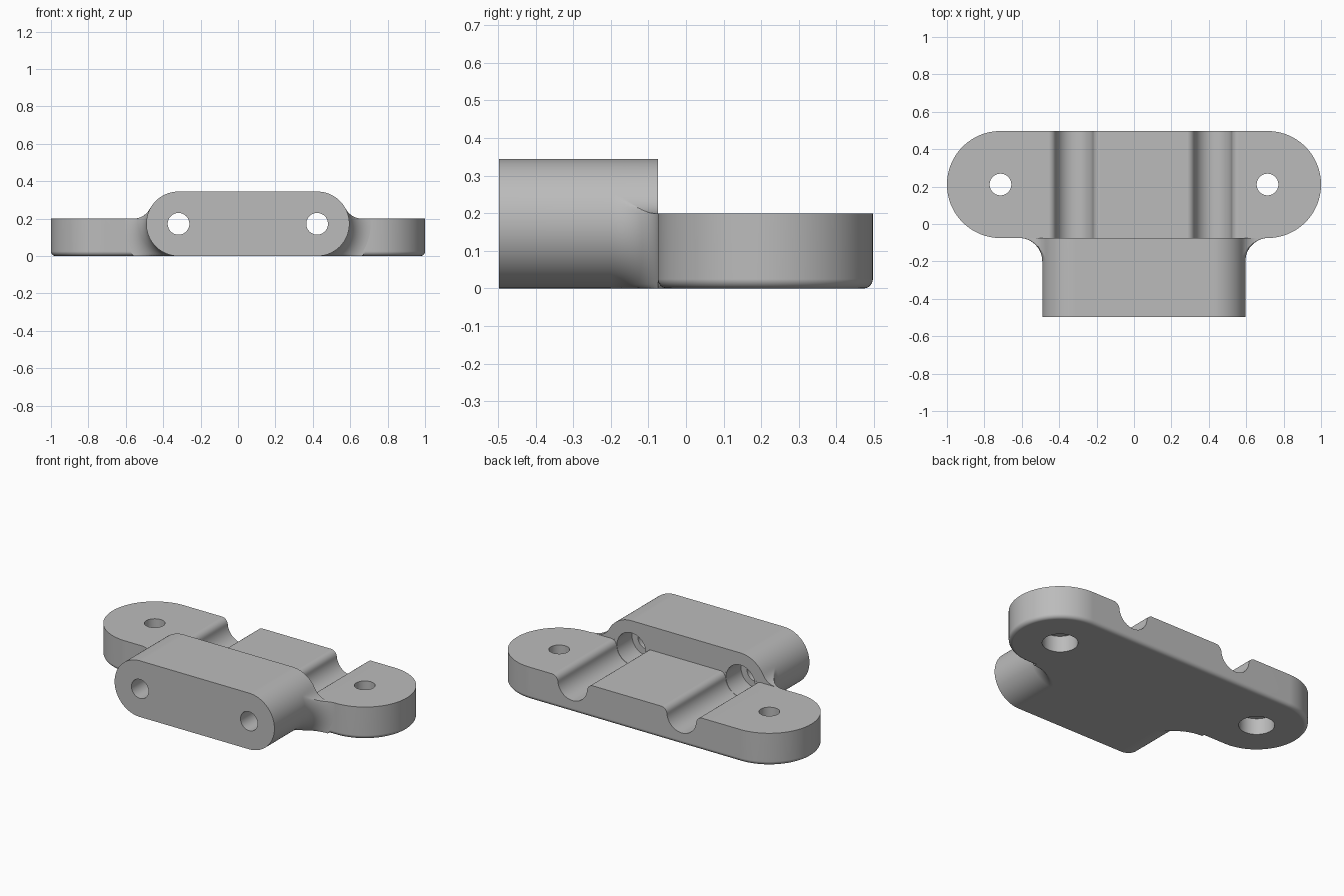
import bpy, bmesh
from math import sin, cos, pi, sqrt, atan2

if "Cube" in bpy.data.objects:
    bpy.data.objects.remove(bpy.data.objects["Cube"], do_unlink=True)

grey = bpy.data.materials.new("plain grey")
grey.use_nodes = True
colour = (0.5, 0.5, 0.5, 1)
grey.diffuse_color = colour
grey.node_tree.nodes["Principled BSDF"].inputs["Base Color"].default_value = colour

# Main dimensions
X1, X2 = -0.318, 0.423        # bore centres
R = 0.1725                    # block end radius, also bore height
PLATE_X, PLATE_Y, PLATE_R, PLATE_H = 0.714, 0.211, 0.286, 0.2
FRONT, STEP = -0.497, -0.0745  # block front, block back face
FLARE = 0.125                 # blend radius between block and plate
WEB = 0.1                     # blend radius onto plate top


def stadium(a, b, v, r, n=64):
    """Closed outline of two half circles centred at (a, v) and (b, v)."""
    right = [(b + r * cos(t), v + r * sin(t)) for t in (-pi / 2 + pi * i / n for i in range(n + 1))]
    left = [(a + r * cos(t), v + r * sin(t)) for t in (pi / 2 + pi * i / n for i in range(n + 1))]
    return right + left


def loft(name, rings):
    """Skin a list of matching 3D rings into a closed solid."""
    bm = bmesh.new()
    rows = [[bm.verts.new(p) for p in ring] for ring in rings]
    n = len(rows[0])
    for a, b in zip(rows, rows[1:]):
        for i in range(n):
            j = (i + 1) % n
            bm.faces.new((a[i], a[j], b[j], b[i]))
    bm.faces.new(rows[0][::-1])
    bm.faces.new(rows[-1])
    bmesh.ops.remove_doubles(bm, verts=bm.verts, dist=1e-5)
    bmesh.ops.recalc_face_normals(bm, faces=bm.faces)
    mesh = bpy.data.meshes.new(name)
    bm.to_mesh(mesh)
    bm.free()
    mesh.materials.append(grey)
    obj = bpy.data.objects.new(name, mesh)
    bpy.context.collection.objects.link(obj)
    return obj


def along_y(outline, y):
    return [(x, y, z) for x, z in outline]


def along_z(outline, z):
    return [(x, y, z) for x, y in outline]


def activate(obj):
    bpy.ops.object.select_all(action='DESELECT')
    obj.select_set(True)
    bpy.context.view_layer.objects.active = obj


def boolean(target, tool, operation):
    tool.hide_render = True
    mod = target.modifiers.new("boolean", 'BOOLEAN')
    mod.operation = operation
    mod.solver = 'EXACT'
    mod.object = tool
    activate(target)
    bpy.ops.object.modifier_apply(modifier=mod.name)
    bpy.data.objects.remove(tool, do_unlink=True)


# Mounting plate with a rounded bottom edge
edge = 0.025
rings = []
for i in range(7):
    t = pi / 2 * i / 6
    rings.append(along_z(stadium(-PLATE_X, PLATE_X, PLATE_Y, PLATE_R - edge + edge * sin(t)),
                         edge - edge * cos(t)))
rings.append(along_z(stadium(-PLATE_X, PLATE_X, PLATE_Y, PLATE_R), PLATE_H))
bracket = loft("clamp_bracket", rings)


# Clamp block, flaring into the plate and webbed onto its top
def web_top(x):
    """Height limit: block arc, concave blend, then plate top."""
    d = max(x - X2, X1 - x, 0)
    dz = PLATE_H + WEB - R
    reach = sqrt((R + WEB) ** 2 - dz ** 2)
    if d < reach * R / (R + WEB):
        return R + sqrt(R * R - d * d)
    if d < reach:
        return PLATE_H + WEB - sqrt(WEB * WEB - (reach - d) ** 2)
    return PLATE_H


def block_ring(offset, y, limit=1.0):
    return [(x, y, min(max(z, 0), web_top(x), limit))
            for x, z in stadium(X1, X2, R, R + offset)]


rings = [block_ring(0, FRONT)]
for i in range(17):
    t = pi / 2 * i / 16
    rings.append(block_ring(FLARE * (1 - cos(t)), STEP - FLARE * (1 - sin(t))))
# Tongue that runs on inside the plate
rings.append(block_ring(FLARE, STEP, 0.19))
rings.append(block_ring(FLARE, 0.05, 0.19))
boolean(bracket, loft("clamp_block", rings), 'UNION')

# Grooves with rounded shoulders, in line with the bores
GROOVE, SHOULDER = 0.1, 0.04
sz = PLATE_H + 0.0003 - SHOULDER
sx = sqrt((GROOVE + SHOULDER) ** 2 - (sz - R) ** 2)
lean = atan2(R - sz, sx)
half = [(sx, 0.3)]
for i in range(9):
    t = pi / 2 + (pi / 2 - lean) * i / 8
    half.append((sx + SHOULDER * cos(t), sz + SHOULDER * sin(t)))
for i in range(1, 17):
    t = -lean - (pi / 2 - lean) * i / 16
    half.append((GROOVE * cos(t), R + GROOVE * sin(t)))
profile = half + [(-x, z) for x, z in half[-2::-1]]


def bore(name, x, r, y0, y1):
    ring = stadium(x, x, R, r, 24)
    return loft(name, [along_y(ring, y0), along_y(ring, y1)])


for cx in (X1, X2):
    shape = [(cx + x, z) for x, z in profile]
    boolean(bracket, loft("groove_cutter", [along_y(shape, -0.074), along_y(shape, 0.6)]), 'DIFFERENCE')
    boolean(bracket, bore("recess_cutter", cx, 0.098, -0.22, -0.05), 'DIFFERENCE')
    boolean(bracket, bore("bore_cutter", cx, 0.058, -0.6, -0.1), 'DIFFERENCE')

# Screw holes, counterbored from below
for cx in (-PLATE_X, PLATE_X):
    for r, z0, z1 in ((0.1, -0.1, 0.1), (0.058, 0.05, 0.3)):
        ring = stadium(cx, cx, PLATE_Y, r, 24)
        boolean(bracket, loft("screw_cutter", [along_z(ring, z0), along_z(ring, z1)]), 'DIFFERENCE')

# Smooth curved walls, crisp edges
activate(bracket)
bpy.ops.object.shade_smooth_by_angle(angle=0.5)
weighted = bracket.modifiers.new("weighted_normals", 'WEIGHTED_NORMAL')
weighted.keep_sharp = True
